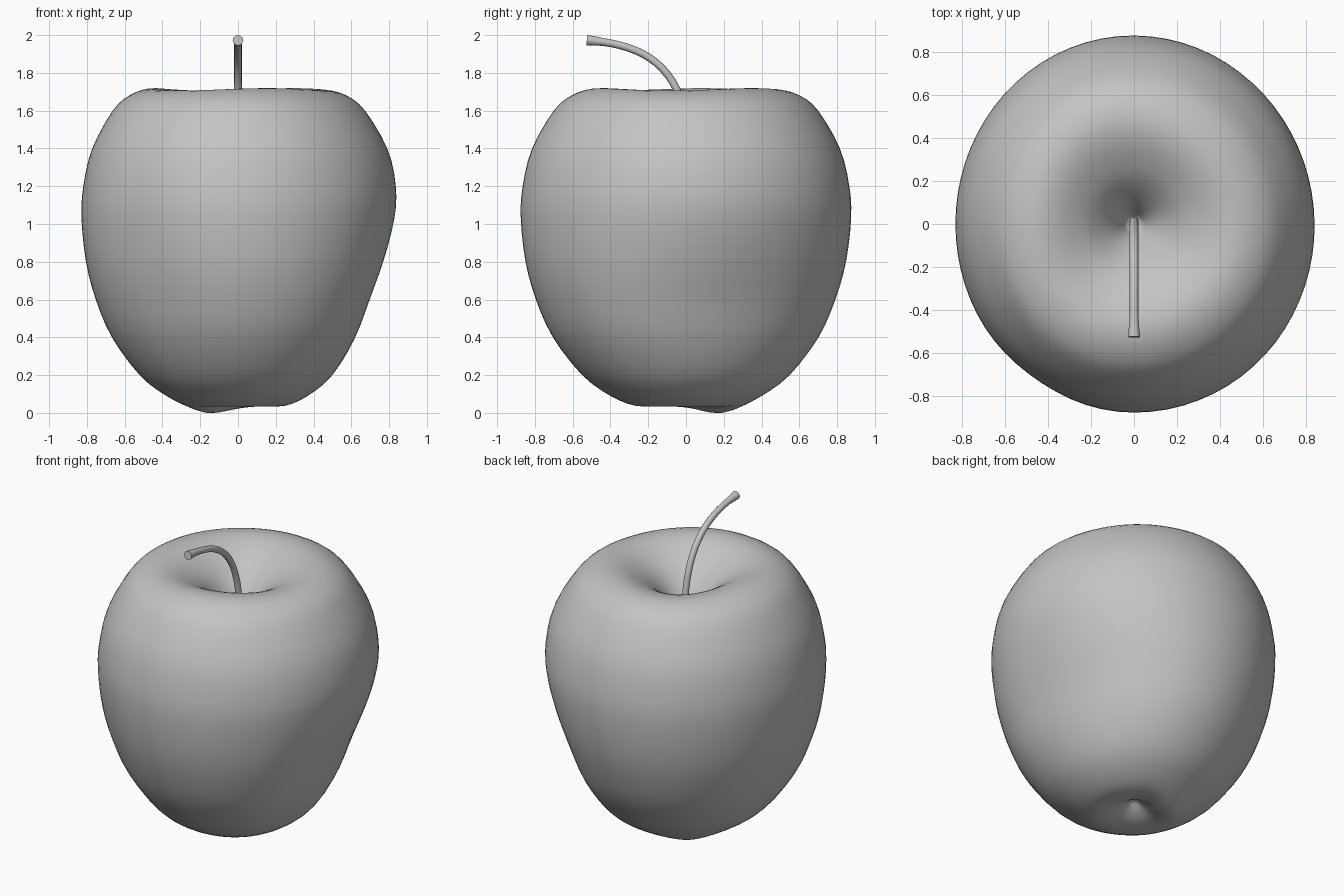
import bpy, bmesh
from math import sin, cos, tau, radians, exp
from mathutils import Vector
from mathutils.geometry import interpolate_bezier

if "Cube" in bpy.data.objects:
    bpy.data.objects.remove(bpy.data.objects["Cube"])

grey = bpy.data.materials.new("plain grey")
grey.use_nodes = True
grey.diffuse_color = (0.55, 0.55, 0.55, 1)
grey.node_tree.nodes["Principled BSDF"].inputs["Base Color"].default_value = (0.55, 0.55, 0.55, 1)


def bump(value, centre, width):
    return exp(-((value - centre) / width) ** 2)


def facing(angle, degrees, power):
    return max(0, cos(angle - radians(degrees))) ** power


def finish(bm, name, edge_angle):
    bmesh.ops.recalc_face_normals(bm, faces=bm.faces)
    mesh = bpy.data.meshes.new(name)
    bm.to_mesh(mesh)
    bm.free()
    obj = bpy.data.objects.new(name, mesh)
    bpy.context.collection.objects.link(obj)
    mesh.materials.append(grey)
    bpy.ops.object.select_all(action='DESELECT')
    obj.select_set(True)
    bpy.context.view_layer.objects.active = obj
    bpy.ops.object.shade_smooth_by_angle(angle=radians(edge_angle))


def loft(bm, rings):
    for low, high in zip(rings, rings[1:]):
        for i in range(len(low)):
            j = (i + 1) % len(low)
            bm.faces.new((low[i], low[j], high[j], high[i]))


# Fruit outline from the bottom pit, round the side and into the stem cavity
outline = [(0.02, 0.11), (0.08, 0.07), (0.16, 0.042), (0.27, 0.038), (0.40, 0.09),
           (0.55, 0.2), (0.705, 0.4), (0.795, 0.6), (0.85, 0.8), (0.875, 1.03),
           (0.865, 1.2), (0.815, 1.4), (0.70, 1.6), (0.605, 1.68), (0.50, 1.712),
           (0.40, 1.70), (0.30, 1.655), (0.20, 1.585), (0.10, 1.47), (0.03, 1.35)]


def smooth_outline(points, steps):
    pts = [Vector((r, 0, z)) for r, z in points]
    result = []
    for i in range(len(pts) - 1):
        a, b = pts[i], pts[i + 1]
        before, after = pts[max(i - 1, 0)], pts[min(i + 2, len(pts) - 1)]
        curve = interpolate_bezier(a, a + (b - before) / 6, b - (after - a) / 6, b, steps + 1)
        result += curve[:-1]
    return result + [pts[-1]]


def fruit_point(p, a):
    r, z = p.x, p.z
    scale = 1 - 0.053 * cos(a) ** 2
    # flattened lower side, fuller shoulder and the narrow front hollow
    scale -= 0.1 * facing(a, 22, 3) * bump(z, 0.53, 0.4)
    scale += 0.025 * facing(a, 0, 2) * bump(z, 1.3, 0.4)
    scale -= 0.03 * facing(a, 238, 24) * bump(z, 0.6, 0.5)
    # uneven rim and the base lobe
    if z > 1.3:
        z += 0.008 * cos(3 * a - 2.6) * bump(r, 0.38, 0.2)
    elif z < 0.4:
        z -= 0.036 * facing(a, 130, 4) * bump(r, 0.21, 0.12)
    return (r * scale * cos(a), r * scale * sin(a), z)


bm = bmesh.new()
sides = 72
rings = [[bm.verts.new(fruit_point(p, tau * i / sides)) for i in range(sides)]
         for p in smooth_outline(outline, 3)]
loft(bm, rings)
bm.faces.new(rings[0])
bm.faces.new(rings[-1])
finish(bm, "fruit", 70)

# Curved stem with a flared tip
path = interpolate_bezier(Vector((0, 0.015, 1.32)), Vector((0, 0.03, 1.86)),
                          Vector((0, -0.24, 1.95)), Vector((0, -0.525, 1.973)), 20)
bm = bmesh.new()
rings = []
for i, p in enumerate(path):
    along = (path[min(i + 1, 19)] - path[max(i - 1, 0)]).normalized()
    across = Vector((1, 0, 0))
    up = along.cross(across)
    radius = 0.02 + 0.008 * bump(i, 19, 1.2)
    rings.append([bm.verts.new(p + radius * (across * cos(tau * k / 12) + up * sin(tau * k / 12)))
                  for k in range(12)])
loft(bm, rings)
bm.faces.new(rings[0])
bm.faces.new(rings[-1])
finish(bm, "stem", 40)
